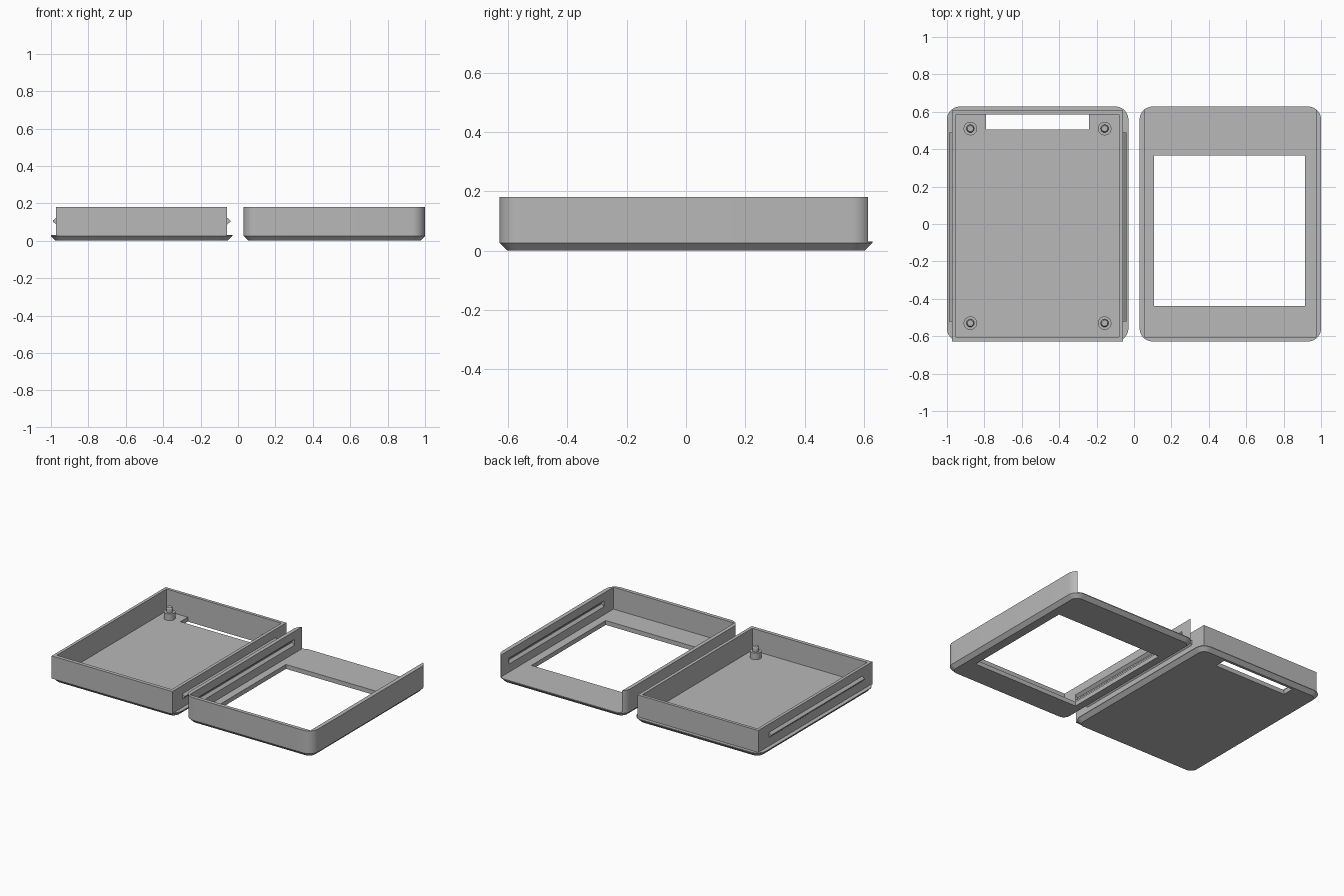
import bpy, bmesh, math
from mathutils import Vector

cube = bpy.data.objects.get("Cube")
if cube:
    bpy.data.objects.remove(cube, do_unlink=True)

# One plain grey for the whole case
grey = bpy.data.materials.new("plain_grey")
grey.use_nodes = True
COLOUR = (0.48, 0.48, 0.48, 1)
grey.diffuse_color = COLOUR
grey.node_tree.nodes["Principled BSDF"].inputs["Base Color"].default_value = COLOUR

HALF_W, HALF_D, RADIUS = 0.485, 0.628, 0.07
CHAMFER, FLOOR, TOP = 0.025, 0.03, 0.18
BASE_X, LID_X = -0.515, 0.515


def finish(name, bm):
    bmesh.ops.recalc_face_normals(bm, faces=bm.faces)
    mesh = bpy.data.meshes.new(name)
    bm.to_mesh(mesh)
    bm.free()
    mesh.materials.append(grey)
    obj = bpy.data.objects.new(name, mesh)
    bpy.context.collection.objects.link(obj)
    return obj


def activate(obj):
    bpy.ops.object.select_all(action='DESELECT')
    obj.select_set(True)
    bpy.context.view_layer.objects.active = obj


def loft(name, rings):
    """Closed solid through a stack of equal-length point rings."""
    bm = bmesh.new()
    loops = [[bm.verts.new(p) for p in ring] for ring in rings]
    for low, high in zip(loops, loops[1:]):
        for i in range(len(low)):
            j = (i + 1) % len(low)
            bm.faces.new((low[i], low[j], high[j], high[i]))
    bm.faces.new(loops[0][::-1])
    bm.faces.new(loops[-1])
    return finish(name, bm)


def box(name, x0, x1, y0, y1, z0, z1):
    rect = [(x0, y0), (x1, y0), (x1, y1), (x0, y1)]
    return loft(name, [[(x, y, z) for x, y in rect] for z in (z0, z1)])


def rounded_ring(cx, inset, z, steps=12):
    r = RADIUS - inset
    points = []
    for q, (sx, sy) in enumerate([(1, 1), (-1, 1), (-1, -1), (1, -1)]):
        for i in range(steps + 1):
            a = math.pi / 2 * (q + i / steps)
            points.append((cx + sx * (HALF_W - RADIUS) + r * math.cos(a),
                           sy * (HALF_D - RADIUS) + r * math.sin(a), z))
    return points


def tray(name, cx, height):
    """Rounded block with a chamfered bottom edge."""
    return loft(name, [rounded_ring(cx, CHAMFER, 0), rounded_ring(cx, 0, CHAMFER),
                       rounded_ring(cx, 0, height)])


def cut(obj, cutter):
    mod = obj.modifiers.new("cut", 'BOOLEAN')
    mod.operation, mod.solver, mod.object = 'DIFFERENCE', 'EXACT', cutter
    activate(obj)
    bpy.ops.object.modifier_apply(modifier=mod.name)
    bpy.data.objects.remove(cutter, do_unlink=True)


def wedge_bar(name, x, side, y0, y1, z, depth, half):
    """Long bar with a trapezoid section, pointing along side * x."""
    section = [(-0.005, -half), (0, -half), (depth, -half * 0.2),
               (depth, half * 0.2), (0, half), (-0.005, half)]
    return loft(name, [[(x + side * d, y, z + h) for d, h in section] for y in (y0, y1)])


def smooth(obj):
    activate(obj)
    bpy.ops.object.shade_smooth_by_angle(angle=math.radians(30))


# Base: chamfered plate with a slot near the back
base_plate = tray("base_plate", BASE_X, FLOOR)
cut(base_plate, box("slot_cutter", -0.79, -0.24, 0.505, 0.585, -0.1, 0.1))
smooth(base_plate)

# Base: square-cornered walls, the front one flush with the plate edge
base_walls = box("base_walls", -0.972, -0.058, -HALF_D, 0.606, CHAMFER, TOP)
cut(base_walls, box("wall_cutter", -0.951, -0.08, -0.603, 0.585, -0.1, 0.3))

# Base: snap ridges on both sides
for label, x, side in (("right", -0.972, -1), ("left", -0.058, 1)):
    wedge_bar("snap_ridge_" + label, x, side, -0.52, 0.49, 0.105, 0.017, 0.018)

# Base: four stepped mounting posts
for label, x in (("right", -0.875), ("left", -0.157)):
    for end, y in (("front", -0.53), ("back", 0.51)):
        rings = []
        for r, z in ((0.036, 0.02), (0.036, 0.075), (0.021, 0.075),
                     (0.021, 0.1), (0.016, 0.108)):
            rings.append([(x + r * math.cos(k * math.tau / 32),
                           y + r * math.sin(k * math.tau / 32), z) for k in range(32)])
        smooth(loft(f"post_{end}_{label}", rings))

# Lid: hollow rounded tray, open at the back, with a window and snap grooves
lid = tray("lid", LID_X, TOP)
cut(lid, box("cavity_cutter", 0.056, 0.972, -0.603, 0.8, FLOOR, 0.3))
cut(lid, box("window_cutter", 0.107, 0.915, -0.438, 0.366, -0.1, 0.1))
for x, side in ((0.056, -1), (0.972, 1)):
    cut(lid, wedge_bar("groove_cutter", x, side, -0.5, 0.53, 0.105, 0.017, 0.02))
smooth(lid)
